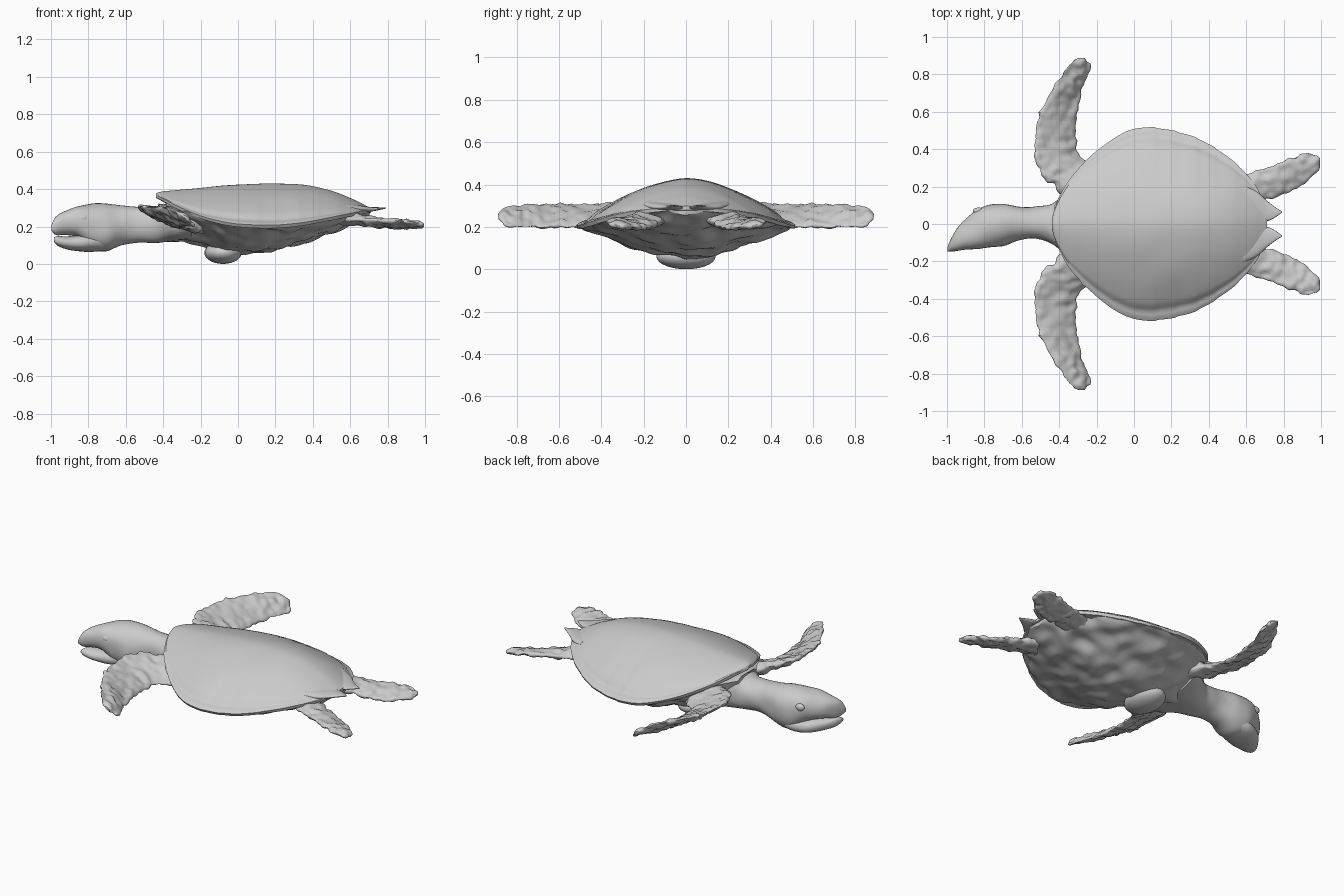
import bpy, bmesh, math
from mathutils import Vector, noise

if "Cube" in bpy.data.objects:
    bpy.data.objects.remove(bpy.data.objects["Cube"])


def resample(rows, n):
    """Catmull-Rom through rows of numbers, n steps per span."""
    out = []
    for i in range(len(rows) - 1):
        a, b, c, d = (rows[max(i - 1, 0)], rows[i], rows[i + 1],
                      rows[min(i + 2, len(rows) - 1)])
        for k in range(n):
            t = k / n
            out.append([0.5 * (2 * q + (r - p) * t + (2 * p - 5 * q + 4 * r - s) * t * t
                               + (3 * q - p - 3 * r + s) * t ** 3)
                        for p, q, r, s in zip(a, b, c, d)])
    return out + [list(rows[-1])]


def loft(name, rings, bump=0.0, scale=20, mirror=False, angle=50):
    """Skin closed rings, cap the ends, roughen and shade."""
    bm = bmesh.new()
    vs = [[bm.verts.new(p) for p in r] for r in rings]
    n = len(vs[0])
    for a, b in zip(vs, vs[1:]):
        for j in range(n):
            k = (j + 1) % n
            bm.faces.new((a[j], a[k], b[k], b[j]))
    bm.faces.new(vs[0])
    bm.faces.new(vs[-1])
    bmesh.ops.recalc_face_normals(bm, faces=bm.faces)
    bm.normal_update()
    if bump:
        for v in bm.verts:
            v.co += v.normal * bump * noise.noise(v.co * scale)
    me = bpy.data.meshes.new(name)
    bm.to_mesh(me)
    bm.free()
    ob = bpy.data.objects.new(name, me)
    bpy.context.collection.objects.link(ob)
    finish(ob, mirror, angle)
    return ob


def finish(ob, mirror=False, angle=50):
    bpy.ops.object.select_all(action='DESELECT')
    ob.select_set(True)
    bpy.context.view_layer.objects.active = ob
    bpy.ops.object.shade_smooth_by_angle(angle=math.radians(angle))
    if mirror:
        m = ob.modifiers.new("mirror", 'MIRROR')
        m.use_axis = (False, True, False)


def ovals(rows, n=36, power=0.9):
    """Rows of x, y left, y right, z bottom, z top -> oval rings."""
    def sp(v):
        return math.copysign(abs(v) ** power, v)
    return [[(x, (y0 + y1) / 2 + (y1 - y0) / 2 * sp(math.cos(2 * math.pi * j / n)),
              (z0 + z1) / 2 + (z1 - z0) / 2 * sp(math.sin(2 * math.pi * j / n)))
             for j in range(n)] for x, y0, y1, z0, z1 in rows]


def blade(rows, n=32):
    """Rows of leading xyz, trailing xyz, thickness -> flat lens rings."""
    rings = []
    for r in rows:
        lead, trail, th = Vector(r[:3]), Vector(r[3:6]), r[6]
        c = (trail - lead).normalized()
        up = (Vector((0, 0, 1)) - c * c.z).normalized()
        rings.append([(lead + trail) / 2 + (trail - lead) / 2 * math.cos(2 * math.pi * j / n)
                      + up * th / 2 * math.sin(2 * math.pi * j / n) for j in range(n)])
    return rings


def ball(name, loc, size, mirror=False):
    bpy.ops.mesh.primitive_uv_sphere_add(segments=24, ring_count=14, location=(0, 0, 0))
    ob = bpy.context.object
    ob.name = name
    for v in ob.data.vertices:
        v.co = Vector(loc) + Vector([a * b for a, b in zip(v.co, size)])
    finish(ob, mirror)
    return ob


# Carapace: x, half width, rim height, ridge height
shell = resample([
    (-.44, .02, .368, .375), (-.425, .08, .362, .384), (-.39, .16, .345, .389),
    (-.33, .255, .312, .394), (-.2, .39, .258, .406), (-.06, .485, .222, .419),
    (.06, .515, .21, .427), (.2, .502, .208, .43), (.35, .455, .222, .423),
    (.5, .36, .25, .393), (.61, .255, .272, .348), (.68, .15, .285, .312),
    (.71, .06, .292, .297)], 8)
rings = []
for i, (x, w, zr, zc) in enumerate(shell):
    if x > .05:
        w *= 1 + .012 * ((x * 9) % 1 - .5)          # scalloped rear margin
    ring = []
    for j in range(65):
        v = -1 + j / 32
        dip = .012 * math.exp(-((abs(v) - .9) / .04) ** 2)
        ring.append((x, w * v, zr + (zc - zr) * (1 - abs(v) ** 1.7 - dip / .2)))
    ring += [(x, w * .98, zr - .016), (x, w * .8, zr - .012),
             (x, -w * .8, zr - .012), (x, -w * .98, zr - .016)]
    rings.append(ring)
loft("carapace", rings, .004, 5, angle=40)

# Pointed scutes at the back of the shell
loft("tail_scute", ovals(resample([
    (.58, .04, .21, .28, .325), (.66, .025, .17, .278, .312), (.71, .015, .125, .28, .304),
    (.755, .035, .09, .288, .303), (.79, .06, .068, .296, .302)], 5), 20), mirror=True)

# Underbody: x, half width, upper edge, keel height
under = resample([
    (-.43, .10, .31, .135), (-.36, .2, .305, .12), (-.27, .31, .275, .11),
    (-.18, .39, .245, .095), (-.05, .465, .213, .05), (.1, .495, .198, .05),
    (.22, .485, .198, .08), (.35, .435, .21, .112), (.5, .34, .238, .165),
    (.61, .23, .262, .205), (.7, .08, .28, .255)], 8)
rings = []
for x, w, zr, zb in under:
    ring = [(x, w * v / 24, zb + (zr - zb) * abs(v / 24) ** 1.5) for v in range(-24, 25)]
    rings.append(ring + [(x, w * .6, zr + .02), (x, -w * .6, zr + .02)])
loft("underbody", rings, .022, 11, angle=60)
ball("plastron_lump", (-.08, 0, .06), (.10, .14, .06))

# Neck and upper head: x, y right, y left, z bottom, z top
loft("head_and_neck", ovals(resample([
    (-1, -.15, -.125, .175, .205), (-.975, -.149, -.07, .155, .248),
    (-.93, -.143, -.005, .155, .28), (-.86, -.135, .062, .14, .308),
    (-.78, -.127, .102, .08, .322), (-.7, -.118, .107, .068, .323),
    (-.62, -.087, .097, .1, .309), (-.54, -.078, .09, .112, .304),
    (-.46, -.095, .098, .112, .302), (-.4, -.14, .14, .115, .32),
    (-.33, -.21, .21, .12, .32), (-.25, -.25, .25, .13, .3)], 6)), .008, 9)

# Lower jaw
loft("lower_jaw", ovals(resample([
    (-.985, -.142, -.115, .118, .142), (-.965, -.143, -.07, .098, .15),
    (-.92, -.137, -.005, .08, .148), (-.86, -.128, .055, .068, .155),
    (-.78, -.115, .092, .066, .17), (-.7, -.09, .08, .075, .2)], 6)), .004, 12)

# Eyes
for side, y in (("right", -.115), ("left", .07)):
    ball("eye_" + side, (-.83, y, .245), (.032, .018, .022))

# Front flipper: leading edge, trailing edge, thickness
loft("front_flipper", blade(resample([
    (-.36, .12, .27, -.16, .2, .19, .11), (-.42, .2, .28, -.2, .29, .19, .085),
    (-.485, .245, .3, -.255, .335, .195, .06), (-.52, .33, .305, -.3, .39, .2, .045),
    (-.53, .44, .305, -.312, .47, .2, .04), (-.515, .56, .305, -.308, .58, .2, .04),
    (-.465, .675, .305, -.29, .68, .2, .038), (-.4, .775, .303, -.26, .76, .2, .034),
    (-.355, .84, .298, -.24, .815, .2, .03), (-.325, .872, .285, -.24, .855, .21, .024),
    (-.295, .885, .26, -.262, .882, .235, .01)], 7)), .016, 26, True)

# Rear flipper
loft("rear_flipper", blade(resample([
    (.52, .24, .245, .62, .09, .235, .07), (.63, .275, .24, .7, .13, .222, .055),
    (.72, .3, .235, .785, .15, .205, .045), (.81, .34, .232, .86, .185, .195, .04),
    (.88, .37, .23, .925, .23, .196, .034), (.935, .377, .225, .97, .27, .2, .026),
    (.975, .362, .215, .995, .31, .204, .016), (.992, .345, .21, 1, .325, .207, .006)], 7)),
    .014, 26, True)
